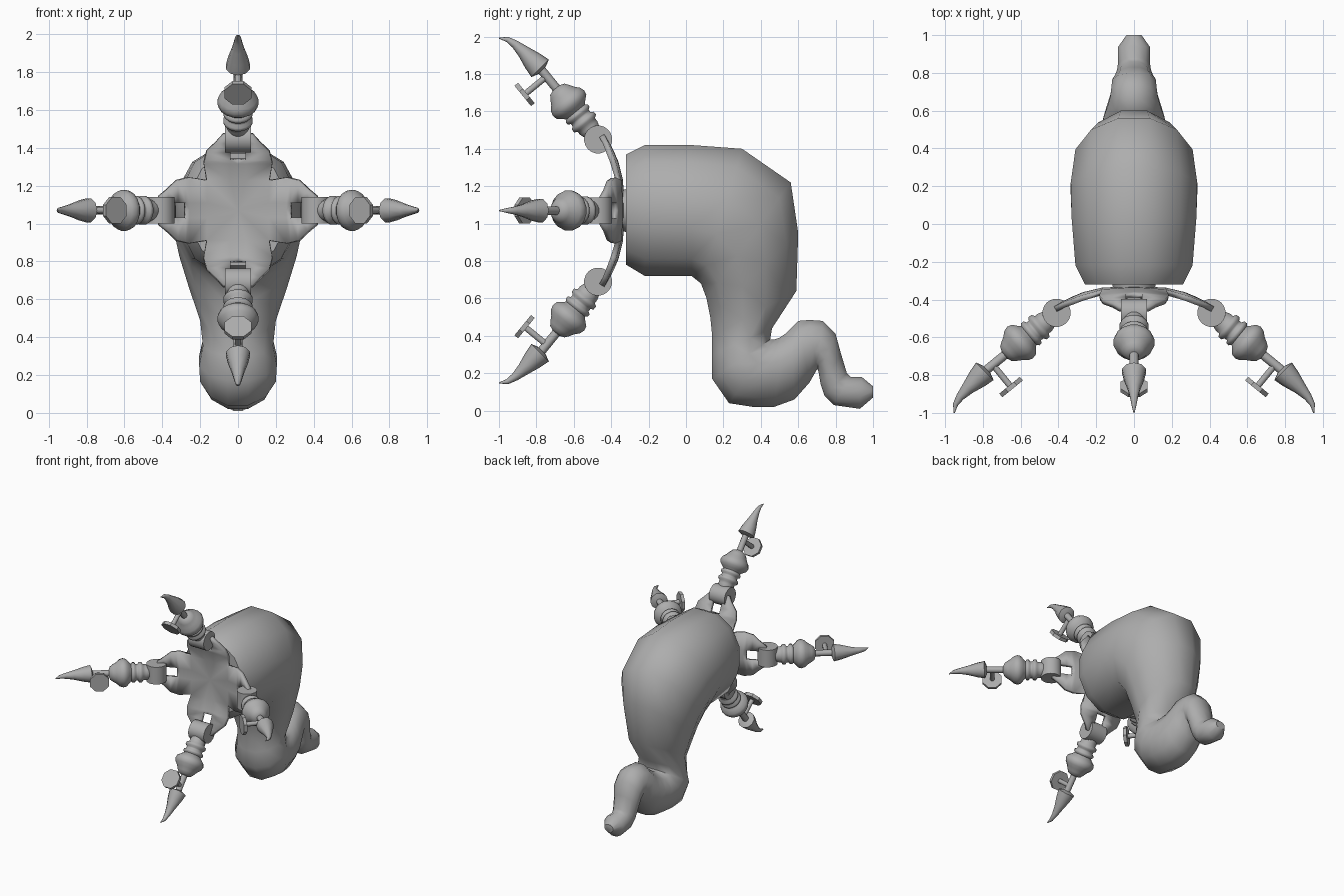
import bpy, bmesh, math
from mathutils import Vector, Matrix

if "Cube" in bpy.data.objects:
    bpy.data.objects.remove(bpy.data.objects["Cube"])

grey = bpy.data.materials.new("plain_grey")
grey.use_nodes = True
COLOUR = (0.42, 0.42, 0.42, 1)
grey.diffuse_color = COLOUR
grey.node_tree.nodes["Principled BSDF"].inputs["Base Color"].default_value = COLOUR

AXIS = Vector((0, 0, 1.07))  # centre of the four-armed hub


def finish(name, bm, angle=50):
    bmesh.ops.recalc_face_normals(bm, faces=bm.faces)
    mesh = bpy.data.meshes.new(name)
    bm.to_mesh(mesh)
    bm.free()
    mesh.materials.append(grey)
    mesh.shade_smooth()
    mesh.set_sharp_from_angle(angle=math.radians(angle))
    obj = bpy.data.objects.new(name, mesh)
    bpy.context.collection.objects.link(obj)
    return obj


def loft(name, rings, angle=50):
    """Skin a list of (centre, half_axis_a, half_axis_b, sides) rings, capped."""
    bm = bmesh.new()
    loops = []
    for centre, a, b, sides in rings:
        step = math.tau / sides
        loops.append([bm.verts.new(centre + a * math.cos((i + .5) * step)
                                   + b * math.sin((i + .5) * step))
                      for i in range(sides)])
    for lo, hi in zip(loops, loops[1:]):
        n = len(lo)
        for i in range(n):
            bm.faces.new((lo[i], lo[(i + 1) % n], hi[(i + 1) % n], hi[i]))
    bm.faces.new(loops[0])
    bm.faces.new(loops[-1])
    return finish(name, bm, angle)


def lathe(name, start, direction, profile, sides=16, angle=50):
    """Round part: profile of (distance along direction, radius)."""
    d = direction.normalized()
    side = Vector((1, 0, 0)) if abs(d.x) < .9 else Vector((0, 1, 0))
    other = d.cross(side)
    return loft(name, [(start + d * t, side * r, other * r, sides)
                       for t, r in profile], angle)


# Bent body and tail: upper edge (y, z), lower edge (y, z), half width
BODY = [
    (-.32, 1.37, -.32, .78, .26), (-.22, 1.42, -.22, .72, .31),
    (.03, 1.42, .03, .72, .33), (.30, 1.40, .08, .68, .335),
    (.56, 1.22, .11, .60, .31), (.60, .95, .13, .50, .26),
    (.59, .64, .14, .40, .20), (.46, .44, .14, .30, .185),
    (.45, .38, .14, .17, .205), (.47, .38, .23, .04, .20),
    (.50, .39, .36, .02, .19), (.53, .41, .47, .02, .175),
    (.56, .44, .58, .06, .16), (.60, .48, .66, .15, .14),
    (.66, .485, .70, .22, .125), (.73, .48, .705, .22, .12),
    (.80, .41, .71, .20, .115), (.83, .30, .72, .14, .10),
    (.86, .20, .74, .08, .09), (.88, .18, .79, .03, .085),
    (.94, .18, .93, .01, .085), (1.0, .13, 1.0, .07, .04),
]
SIDES = 12
flat = 1 / math.cos(math.pi / SIDES)
rings = []
for ya, za, yb, zb, w in BODY:
    top, low = Vector((0, ya, za)), Vector((0, yb, zb))
    rings.append(((top + low) / 2, Vector((w * flat, 0, 0)), (top - low) / 2 * flat, SIDES))
loft("body", rings)

# Neck between body and hub
lathe("hub_neck", AXIS + Vector((0, -.30, 0)), Vector((0, -1, 0)), [(0, .12), (.06, .11)])

# Hub plate: four dished petals, each ending in a fork
bm = bmesh.new()
PETAL = [(0, 0), (.16, .16), (.25, .175), (.27, .17), (.31, .16), (.36, .11), (.40, .075)]
SLOT = .04


def plate_point(r, s, k, mirror):
    y = -.345 - max(0, math.hypot(r, s * .8) - .08) ** 2
    p = Matrix.Rotation(k * math.pi / 2, 3, 'Y') @ Vector((s * mirror, y, r))
    p.x *= 1.04
    return bm.verts.new(p + AXIS)


for k in range(4):
    for mirror in (1, -1):
        for (r0, s0), (r1, s1) in zip(PETAL, PETAL[1:]):
            spans = [((min(SLOT, s0), s0), (SLOT, s1))]
            if r1 <= .27:
                spans.append(((0, min(SLOT, s0)), (0, SLOT)))
            for (a0, b0), (a1, b1) in spans:
                corners = [(r0, a0), (r0, b0), (r1, b1), (r1, a1)]
                if r0 == 0:
                    corners = corners[1:]
                bm.faces.new([plate_point(r, s, k, mirror) for r, s in corners])
bmesh.ops.remove_doubles(bm, verts=bm.verts, dist=.001)
hub = finish("hub_plate", bm)
thick = hub.modifiers.new("thickness", 'SOLIDIFY')
thick.thickness = .03
thick.offset = 0


# Arms: modelled pointing up, then turned around the hub axis
def at(r, y, s=0):
    return AXIS + Vector((s, y, r))


JOINT = at(.38, -.47)
ALONG = Vector((0, -.632, .775))
INWARD = Vector((0, -.775, -.632))
NECK = [(.05, .05), (.08, .06), (.10, .06), (.11, .077), (.13, .077), (.14, .062),
        (.155, .062), (.165, .077), (.18, .077), (.19, .065), (.205, .08), (.225, .104),
        (.25, .11), (.275, .102), (.30, .08), (.325, .065), (.345, .05), (.355, .025)]
HOOK = [(.75, -.77, .03), (.76, -.78, .066), (.80, -.82, .055), (.85, -.87, .035),
        (.89, -.915, .022), (.915, -.955, .014), (.922, -1.0, .003)]


def build_arm(side):
    parts = [
        lathe(side + "_joint", at(.38, -.47, -.07), Vector((1, 0, 0)),
              [(0, .075), (.14, .075)], 20),
        lathe(side + "_ringed_knuckle", JOINT, ALONG, NECK, 16, 60),
        lathe(side + "_rod", JOINT, ALONG, [(.33, .024), (.49, .024)], 10),
        lathe(side + "_lever_stem", JOINT + ALONG * .435, INWARD, [(0, .018), (.15, .018)], 8),
        lathe(side + "_lever_disc", JOINT + ALONG * .435 + INWARD * .14, INWARD,
              [(0, .076), (.025, .076)], 8, 30),
    ]
    points = [at(r, y) for r, y, _ in HOOK]
    hook = []
    for i, p in enumerate(points):
        tangent = (points[min(i + 1, len(points) - 1)] - points[max(i - 1, 0)]).normalized()
        x = Vector((1, 0, 0))
        radius = HOOK[i][2]
        hook.append((p, x * radius, tangent.cross(x) * radius, 10))
    parts.append(loft(side + "_hook", hook))
    return parts


for k, side in enumerate(("top", "left", "bottom", "right")):
    spin = Matrix.Rotation(k * math.pi / 2, 4, 'Y')
    outward = spin @ Vector((0, 0, .03 if k % 2 else 0))
    place = Matrix.Translation(AXIS + outward) @ spin @ Matrix.Translation(-AXIS)
    for part in build_arm(side):
        part.data.transform(place)
